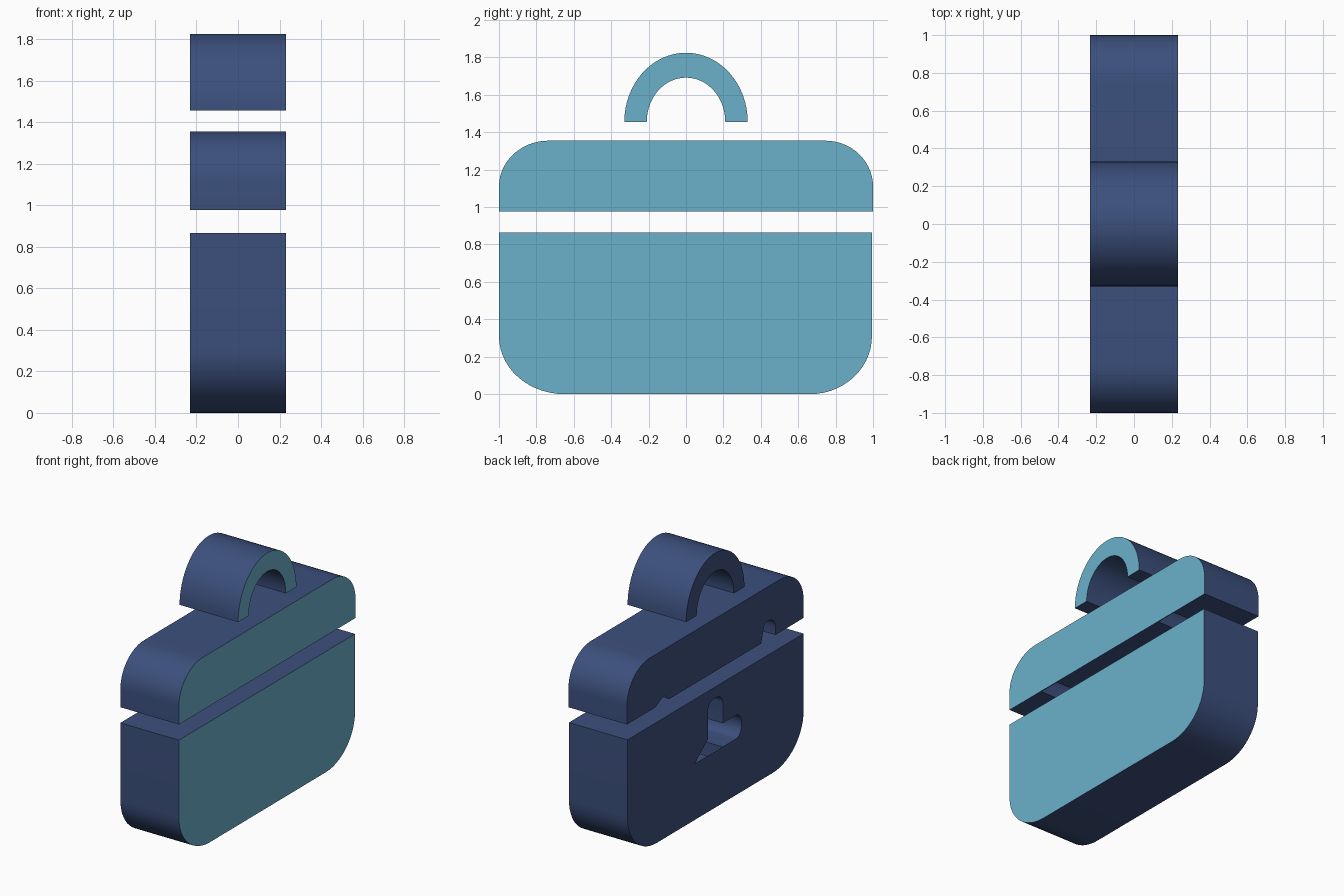
import bpy, bmesh, math

if "Cube" in bpy.data.objects:
    bpy.data.objects.remove(bpy.data.objects["Cube"])

X = 0.232  # half depth


def material(name, color):
    m = bpy.data.materials.new(name)
    m.diffuse_color = color
    m.use_nodes = True
    m.node_tree.nodes["Principled BSDF"].inputs["Base Color"].default_value = m.diffuse_color
    return m


navy = material("navy", (0.045, 0.08, 0.205, 1))
cyan = material("cyan", (0.145, 0.434, 0.591, 1))


def arc(cy, cz, ry, rz, a0, a1, n=14):
    pts = []
    for i in range(n + 1):
        a = math.radians(a0 + (a1 - a0) * i / n)
        pts.append((cy + ry * math.cos(a), cz + rz * math.sin(a)))
    return pts


def prism(name, pts, x0=-X, x1=X):
    """Extrude a y-z outline along x; equal x0 and x1 gives a flat panel."""
    bm = bmesh.new()
    face = bm.faces.new([bm.verts.new((x0, y, z)) for y, z in pts])
    if x1 != x0:
        out = bmesh.ops.extrude_face_region(bm, geom=[face], use_keep_orig=True)
        for v in out["geom"]:
            if isinstance(v, bmesh.types.BMVert):
                v.co.x = x1
        bmesh.ops.recalc_face_normals(bm, faces=bm.faces)
    else:
        face.normal_update()
        if face.normal.x > 0:
            face.normal_flip()
    me = bpy.data.meshes.new(name)
    bm.to_mesh(me)
    bm.free()
    ob = bpy.data.objects.new(name, me)
    bpy.context.collection.objects.link(ob)
    me.materials.append(navy)
    return ob


def activate(ob):
    bpy.ops.object.select_all(action='DESELECT')
    ob.select_set(True)
    bpy.context.view_layer.objects.active = ob


def cut(ob, pts):
    cutter = prism("cutter", pts, -X - 0.1, X - 0.006)
    cutter.hide_render = True
    mod = ob.modifiers.new("cut", 'BOOLEAN')
    mod.operation = 'DIFFERENCE'
    mod.solver = 'EXACT'
    mod.object = cutter
    activate(ob)
    bpy.ops.object.modifier_apply(modifier=mod.name)
    bpy.data.objects.remove(cutter)


def finish(ob):
    # light colour on the flat +x side only
    if len(ob.data.materials) < 2:
        ob.data.materials.append(cyan)
    for p in ob.data.polygons:
        front = p.normal.x > 0.9 and p.center.x > X - 0.002
        p.material_index = 1 if front else 0
    activate(ob)
    bpy.ops.object.shade_smooth_by_angle(angle=math.radians(30))


# Case body with rounded lower corners
body = prism("case_body", [(0.994, 0.865), (-1, 0.865)]
             + arc(-0.65, 0.31, 0.35, 0.31, 180, 270)
             + arc(0.664, 0.31, 0.33, 0.31, 270, 360))

# Cross-shaped recess in the -x side
CZ, W, S, TIP = 0.487, 0.085, 0.235, 0.065
arm = [(W, W)] + [(W, S)] + arc(0, S, W, TIP, 0, 180, 12)[1:-1] + [(-W, S)]
cross = []
for k in range(4):
    c, s = round(math.cos(k * math.pi / 2)), round(math.sin(k * math.pi / 2))
    cross += [(y * c - z * s, CZ + y * s + z * c) for y, z in arm]
cut(body, cross)
finish(body)

# Panels closing part of the recess
low, high = CZ - W, CZ + W
prism("cross_cover_side", [(W, 0.52), (S, low)] + arc(S, CZ, TIP, W, -90, 90, 12)[1:]
      + [(W, high)], -X, -X)
prism("cross_cover_bottom", [(W, low), (-W, low)]
      + arc(0, CZ - S, W, TIP, 180, 360, 12), -X, -X)

# Lid with rounded upper corners
lid = prism("lid", [(-1, 0.977), (1, 0.977)]
            + arc(0.745, 1.11, 0.255, 0.245, 0, 90)
            + arc(-0.735, 1.11, 0.265, 0.245, 90, 180))

# Latch channels under the lid
for side in (-1, 1):
    y = side * 0.6
    cut(lid, [(y - 0.08, 0.9), (y + 0.08, 0.9)] + arc(y, 1.04, 0.08, 0.07, 0, 180, 12))
finish(lid)

# Panels closing part of the latch channels
prism("latch_cover_front", [(-0.52, 0.977), (-0.52, 1.04)]
      + arc(-0.6, 1.04, 0.08, 0.07, 0, 55, 5)[1:], -X, -X)
prism("latch_cover_back", [(0.52, 0.977), (0.54, 0.985), (0.58, 1.025), (0.68, 0.977)]
      + arc(0.6, 1.04, 0.08, 0.07, 0, 180, 12), -X, -X)

# Arched handle
handle = prism("handle", arc(0, 1.455, 0.33, 0.37, 0, 180, 32)
               + arc(0, 1.455, 0.21, 0.237, 180, 0, 32))
finish(handle)
